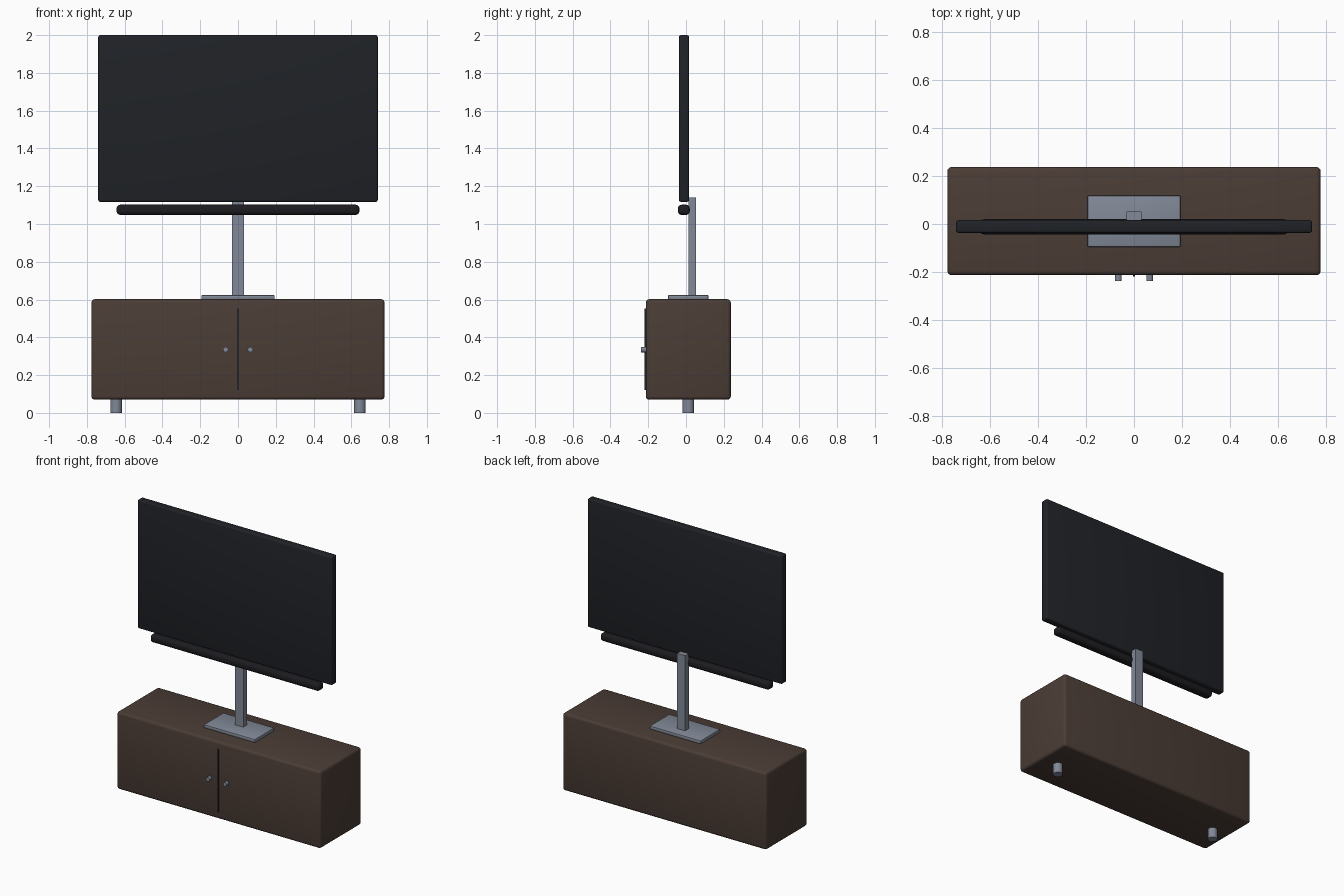
import bpy
import math

if "Cube" in bpy.data.objects:
    bpy.data.objects.remove(bpy.data.objects["Cube"])


def material(name, rgb):
    m = bpy.data.materials.new(name)
    m.diffuse_color = (*rgb, 1)
    m.use_nodes = True
    m.node_tree.nodes["Principled BSDF"].inputs["Base Color"].default_value = m.diffuse_color
    return m


WOOD = material("dark_wood", (0.07, 0.046, 0.036))
METAL = material("grey_metal", (0.22, 0.25, 0.31))
BLACK = material("screen_black", (0.014, 0.016, 0.02))
PLASTIC = material("black_plastic", (0.012, 0.011, 0.014))


def finish(ob, name, mat, bevel=0, segments=3):
    ob.name = name
    ob.data.materials.append(mat)
    if bevel:
        mod = ob.modifiers.new("bevel", "BEVEL")
        mod.width = bevel
        mod.segments = segments
        bpy.ops.object.modifier_apply(modifier=mod.name)
    bpy.ops.object.shade_smooth_by_angle(angle=math.radians(35))
    return ob


def box(name, lo, hi, mat, bevel=0, segments=3):
    centre = [(a + b) / 2 for a, b in zip(lo, hi)]
    bpy.ops.mesh.primitive_cube_add(size=1, location=centre)
    ob = bpy.context.object
    ob.scale = [b - a for a, b in zip(lo, hi)]
    bpy.ops.object.transform_apply(location=False, rotation=False, scale=True)
    return finish(ob, name, mat, bevel, segments)


def cylinder(name, centre, radius, depth, mat, rotation=(0, 0, 0)):
    bpy.ops.mesh.primitive_cylinder_add(vertices=24, radius=radius, depth=depth,
                                        location=centre, rotation=rotation)
    return finish(bpy.context.object, name, mat)


# Cabinet with the dark gap between its doors
box("cabinet", (-0.776, -0.213, 0.07), (0.776, 0.237, 0.602), WOOD, 0.018)
box("door_gap", (-0.005, -0.219, 0.12), (0.005, -0.205, 0.553), BLACK)

# Feet and door knobs, left and right
for side, s in (("left", -1), ("right", 1)):
    cylinder(side + "_foot", (s * 0.645, 0.012, 0.0375), 0.031, 0.075, METAL)
    cylinder(side + "_door_knob", (s * 0.065, -0.221, 0.335), 0.014, 0.032,
             METAL, (math.pi / 2, 0, 0))

# Television stand
box("stand_base", (-0.194, -0.095, 0.60), (0.194, 0.119, 0.624), METAL, 0.006, 2)
box("stand_post", (-0.031, 0.013, 0.61), (0.031, 0.053, 1.14), METAL)

# Television panel and soundbar below it
box("television", (-0.74, -0.037, 1.117), (0.74, 0.016, 2.0), BLACK, 0.01)
box("soundbar", (-0.643, -0.043, 1.048), (0.643, 0.02, 1.102), PLASTIC, 0.02, 4)
